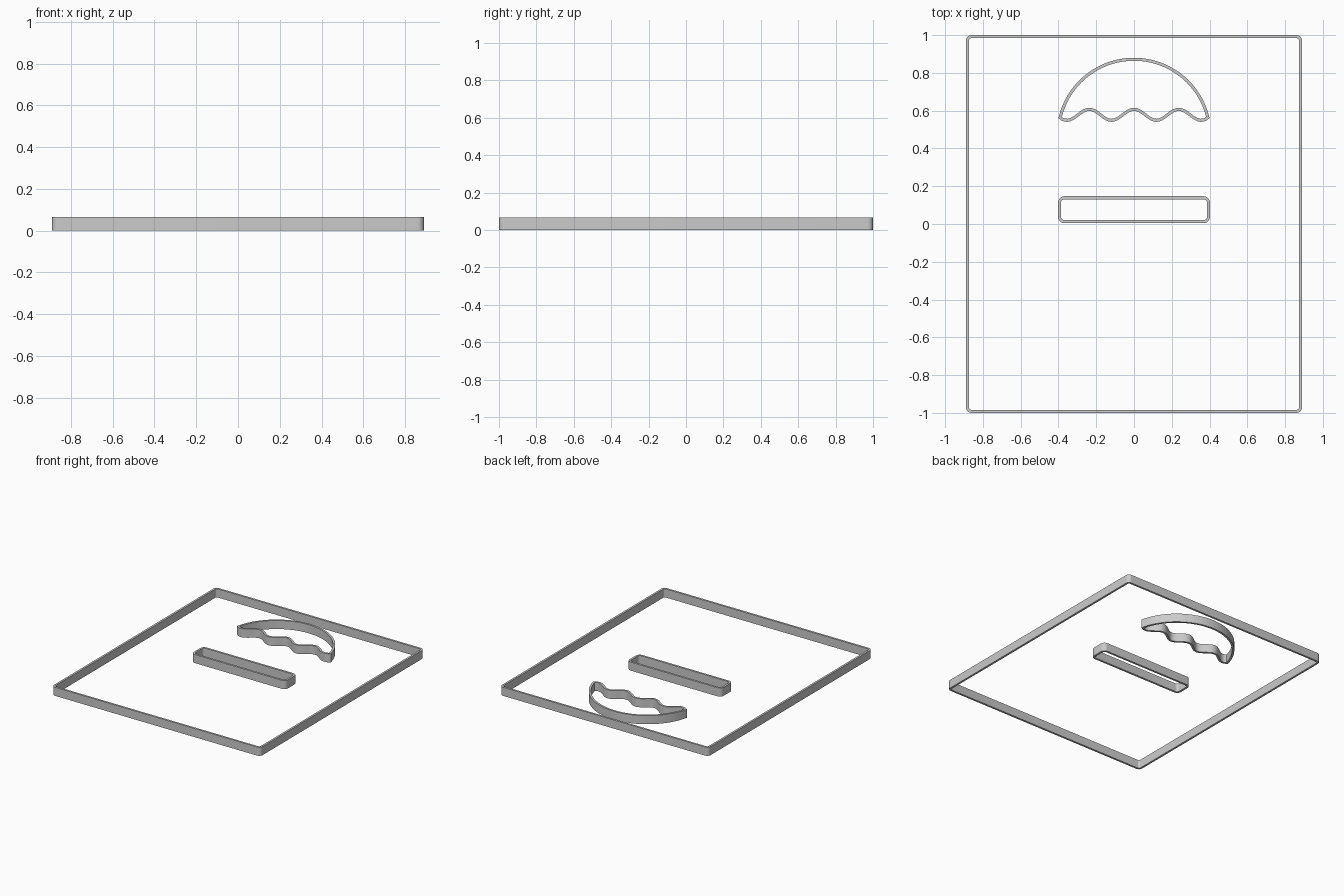
import bpy, bmesh, math
from mathutils import Vector

if "Cube" in bpy.data.objects:
    bpy.data.objects.remove(bpy.data.objects["Cube"])

HEIGHT = 0.066
WALL = 0.016


def offset(pts, d):
    """Mitred offset of a closed counter-clockwise outline; positive d goes outwards."""
    out = []
    n = len(pts)
    for i, p in enumerate(pts):
        a = (p - pts[i - 1]).normalized()
        b = (pts[(i + 1) % n] - p).normalized()
        na, nb = Vector((a.y, -a.x)), Vector((b.y, -b.x))
        m = (na + nb).normalized()
        out.append(p + m * d / max(m.dot(na), 0.3))
    return out


def wall(name, centre_line):
    """Thin upright wall with open middle, following a closed outline."""
    bm = bmesh.new()
    outer, inner = (offset(centre_line, d) for d in (WALL / 2, -WALL / 2))
    rings = [[bm.verts.new((p.x, p.y, z)) for p in loop]
             for loop, z in ((outer, 0), (outer, HEIGHT), (inner, HEIGHT), (inner, 0))]
    n = len(centre_line)
    for k in range(4):
        r, s = rings[k], rings[(k + 1) % 4]
        for i in range(n):
            j = (i + 1) % n
            bm.faces.new((r[i], r[j], s[j], s[i]))
    bmesh.ops.recalc_face_normals(bm, faces=bm.faces)
    mesh = bpy.data.meshes.new(name)
    bm.to_mesh(mesh)
    bm.free()
    ob = bpy.data.objects.new(name, mesh)
    bpy.context.collection.objects.link(ob)
    bpy.ops.object.select_all(action='DESELECT')
    bpy.context.view_layer.objects.active = ob
    ob.select_set(True)
    bpy.ops.object.shade_smooth_by_angle(angle=math.radians(30))
    return ob


def rounded_rect(x, y0, y1, r, steps=8):
    """Wall centre line of a rectangle given by its outer size and corner radius."""
    h = WALL / 2
    pts = []
    corners = ((x - r, y1 - r), (r - x, y1 - r), (r - x, y0 + r), (x - r, y0 + r))
    for q, (cx, cy) in enumerate(corners):
        for i in range(steps + 1):
            a = math.pi / 2 * (q + i / steps)
            pts.append(Vector((cx + (r - h) * math.cos(a), cy + (r - h) * math.sin(a))))
    return pts


def canopy():
    """Round dome on top, scalloped hem of cosine waves below."""
    tip, radius, cy = 0.391, 0.402, 0.47
    start = math.acos(tip / radius)
    pts = []
    for i in range(65):
        a = start + (math.pi - 2 * start) * i / 64
        pts.append(Vector((radius * math.cos(a), cy + radius * math.sin(a))))
    for i in range(1, 80):
        x = -tip + 2 * tip * i / 80
        pts.append(Vector((x, 0.578 + 0.029 * math.cos(2 * math.pi * x / 0.237))))
    return pts


# Outer frame, slot and scalloped canopy
wall("outer_frame", rounded_rect(0.89, -1.0, 1.0, 0.03))
wall("slot_wall", rounded_rect(0.402, 0.004, 0.147, 0.034))
wall("canopy_wall", canopy())
